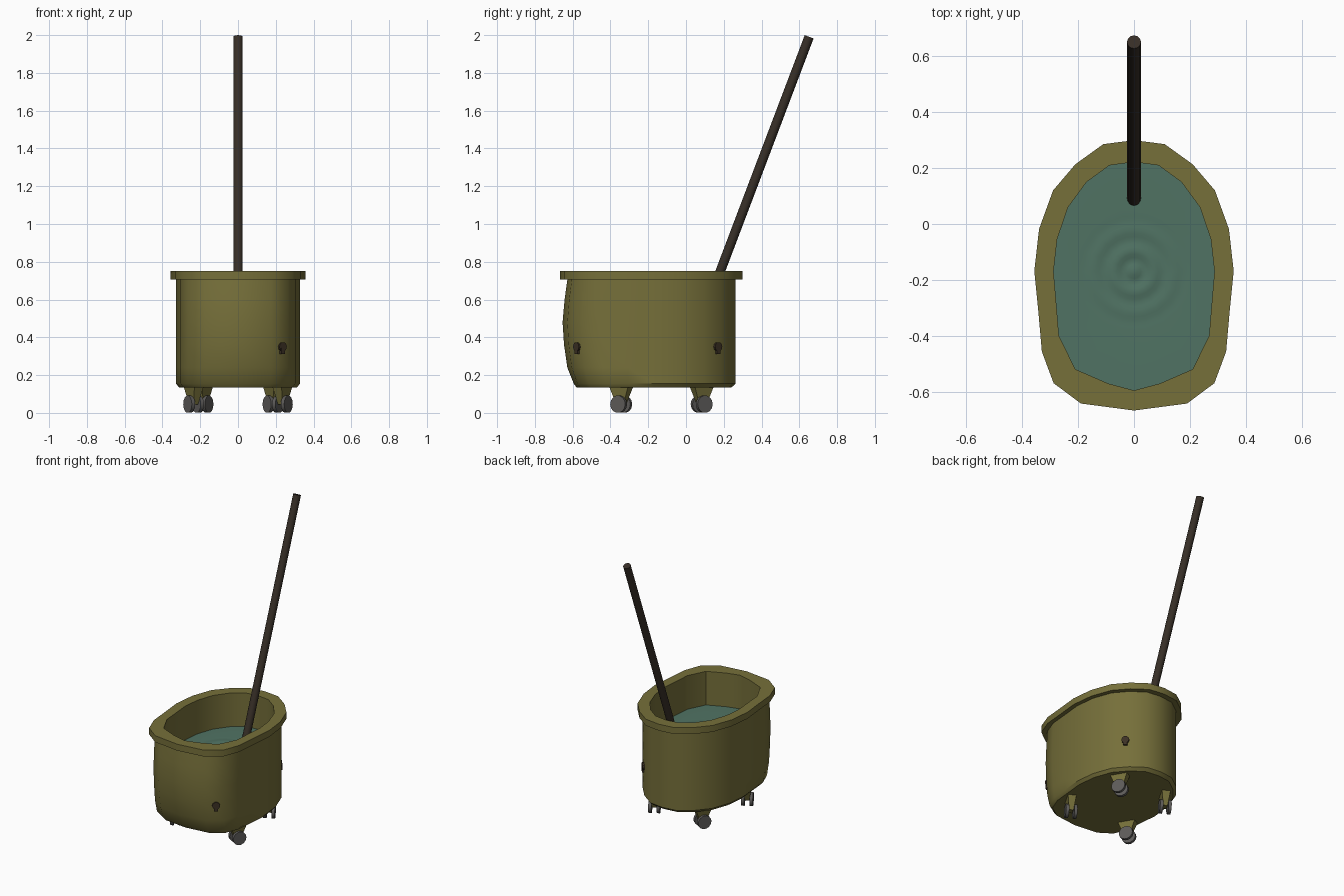
import bpy, bmesh, math
from mathutils import Vector, Matrix

if "Cube" in bpy.data.objects:
    bpy.data.objects.remove(bpy.data.objects["Cube"])

def mat(name, rgb):
    m = bpy.data.materials.new(name)
    m.diffuse_color = (*rgb, 1)
    m.use_nodes = True
    m.node_tree.nodes["Principled BSDF"].inputs["Base Color"].default_value = m.diffuse_color
    return m

OLIVE = mat("olive_plastic", (0.18, 0.16, 0.042))
WATER = mat("water_green", (0.08, 0.17, 0.125))
WOOD = mat("dark_wood", (0.038, 0.028, 0.02))
GREY = mat("wheel_grey", (0.11, 0.105, 0.1))
KNOB = mat("dark_brown", (0.045, 0.03, 0.018))

def finish(bm, name, material, angle=None):
    bmesh.ops.recalc_face_normals(bm, faces=bm.faces)
    me = bpy.data.meshes.new(name)
    bm.to_mesh(me)
    bm.free()
    me.materials.append(material)
    ob = bpy.data.objects.new(name, me)
    bpy.context.collection.objects.link(ob)
    if angle:
        bpy.ops.object.select_all(action='DESELECT')
        ob.select_set(True)
        bpy.context.view_layer.objects.active = ob
        bpy.ops.object.shade_smooth_by_angle(angle=math.radians(angle))
    return ob

def full(half):
    """Mirror a half outline (back to front) into a closed loop."""
    return half + [(-x, y) for x, y in half[-2:0:-1]]

def loft(bm, loops):
    rings = [[bm.verts.new(p) for p in lp] for lp in loops]
    n = len(rings[0])
    for a, b in zip(rings, rings[1:]):
        for i in range(n):
            bm.faces.new((a[i], a[(i + 1) % n], b[(i + 1) % n], b[i]))
    return rings

OUTER = full([(0, .30), (.11, .286), (.21, .214), (.29, .12), (.34, -.018), (.357, -.168),
              (.342, -.32), (.33, -.457), (.288, -.57), (.19, -.643), (0, -.668)])
INNER = full([(0, .222), (.088, .21), (.17, .15), (.236, .06), (.275, -.054), (.288, -.17),
              (.277, -.30), (.269, -.40), (.21, -.52), (.093, -.571), (0, -.596)])
CY = -.17

# Bucket: outer wall with bulging front, lip, inner wall and floor
def wall(z, s, shift):
    out = []
    for x, y in OUTER:
        y2 = CY + (y - CY) * s
        w = max(0, (CY - y2) / .465) ** 2
        out.append((x * s, y2 + shift * w, z))
    return out

loops = [wall(*l) for l in ((.135, .875, .03), (.155, .92, .035), (.24, .92, 0), (.36, .92, -.018),
                            (.48, .92, -.026), (.6, .92, -.015), (.705, .92, 0))]
loops += [[(x, y, z) for x, y in OUTER] for z in (.705, .75)]
loops += [[(x, y, z) for x, y in INNER] for z in (.75, .2)]
bm = bmesh.new()
rings = loft(bm, loops)
bm.faces.new(rings[0])
bm.faces.new(rings[-1])
finish(bm, "bucket", OLIVE, 38)

# Water with shallow circular ripples
bm = bmesh.new()
loops = []
for k in range(1, 18):
    r = k * .0125
    z = .515 + .005 * math.cos(r * 2 * math.pi / .075) * (1 - r / .23)
    ring = []
    for x, y in INNER:
        d = Vector((x, y - CY)).normalized()
        ring.append((d.x * r, CY + d.y * r, z))
    loops.append(ring)
loops.append([(x, y, .515) for x, y in INNER])
rings = loft(bm, loops)
bm.faces.new(rings[0])
ob = finish(bm, "water", WATER, 60)

# Mop handle leaning backwards
top, low = Vector((0, .652, 1.991)), Vector((0, .03, .35))
axis = top - low
bm = bmesh.new()
bmesh.ops.create_cone(bm, cap_ends=True, segments=12, radius1=.025, radius2=.025, depth=axis.length,
                      matrix=Matrix.Translation((top + low) / 2) @ axis.to_track_quat('Z', 'Y').to_matrix().to_4x4())
finish(bm, "mop_handle", WOOD, 40)

# Twin-wheel casters: local x is the axle, turned outwards
for side in (1, -1):
    for place, x, y, turn in (("front", .235, -.343, -30), ("back", .185, .083, 30)):
        label = place + ("_right" if side > 0 else "_left")
        base = Matrix.Translation((side * x, y, 0)) @ Matrix.Rotation(math.radians(turn * side), 4, 'Z')
        bm = bmesh.new()
        loft_rings = loft(bm, [[base @ Vector((sx * hx, sy * hy, z)) for sx, sy in
                                ((1, 1), (-1, 1), (-1, -1), (1, -1))]
                               for z, hx, hy in ((.045, .014, .022), (.14, .028, .058))])
        for r in loft_rings:
            bm.faces.new(r)
        finish(bm, "caster_fork_" + label, OLIVE)
        bm = bmesh.new()
        for off in (-.027, .027):
            bmesh.ops.create_cone(bm, cap_ends=True, segments=14, radius1=.046, radius2=.046, depth=.02,
                                  matrix=base @ Matrix.Translation((off, 0, .046))
                                  @ Matrix.Rotation(math.pi / 2, 4, 'Y'))
        finish(bm, "caster_wheels_" + label, GREY, 40)

# Small keyhole-shaped drain plugs on the right side
for label, x, y, turn in (("front", .232, -.574, -52), ("back", .21, .166, 41)):
    base = Matrix.Translation((x, y, .35)) @ Matrix.Rotation(math.radians(turn), 4, 'Z')
    bm = bmesh.new()
    bmesh.ops.create_cone(bm, cap_ends=True, segments=10, radius1=.025, radius2=.025, depth=.022,
                          matrix=base @ Matrix.Rotation(math.pi / 2, 4, 'Y'))
    bmesh.ops.create_cube(bm, size=1, matrix=base @ Matrix.Translation((0, 0, -.022))
                          @ Matrix.Diagonal((.024, .026, .032, 1)))
    finish(bm, "drain_plug_" + label, KNOB)
